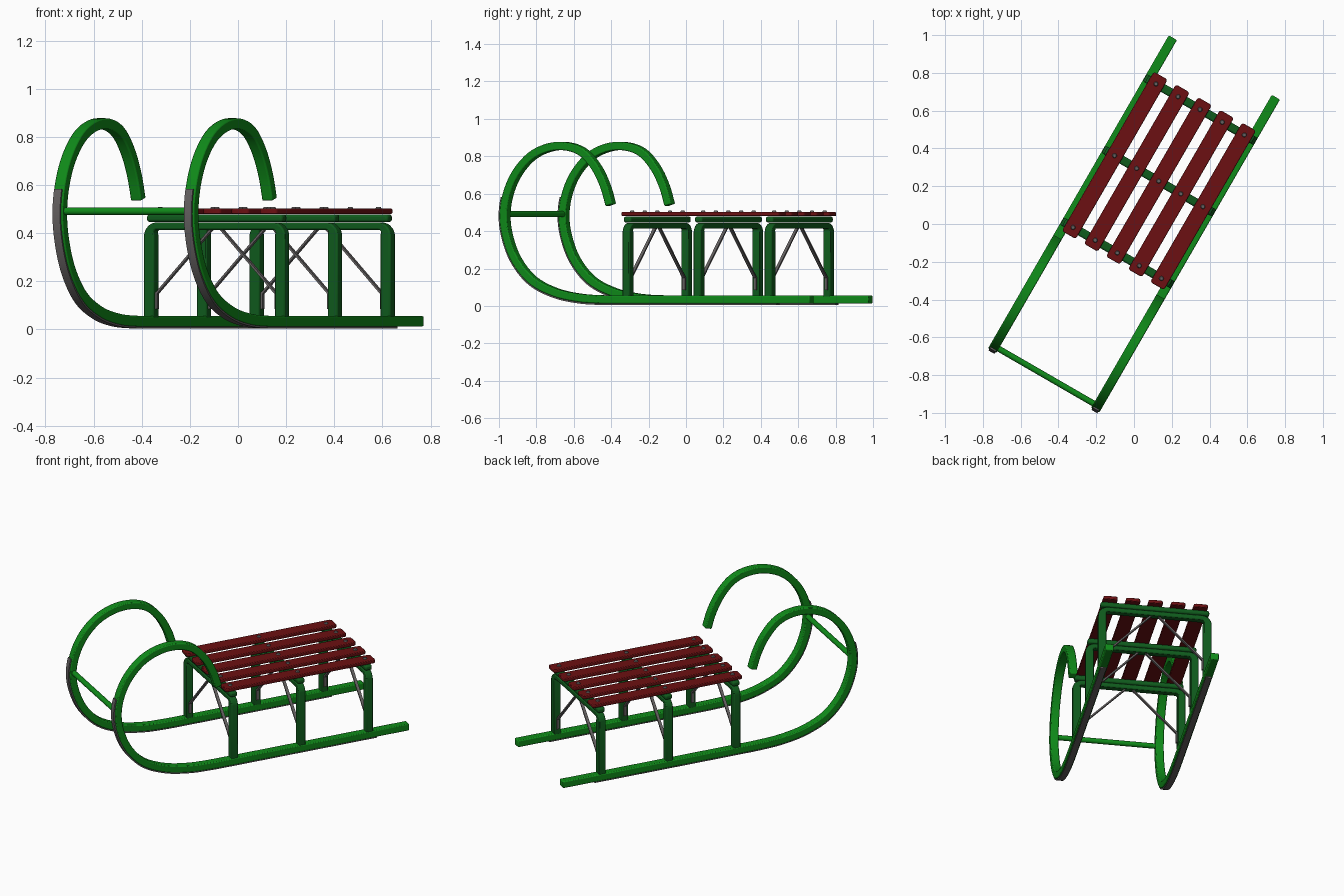
import bpy
import bmesh
import math
from mathutils import Vector

cube = bpy.data.objects.get("Cube")
if cube:
    bpy.data.objects.remove(cube, do_unlink=True)

TURN = math.radians(-30)      # the sled stands diagonally
RUNNER_X = 0.315
ARCH_Y = (-0.177, 0.262, 0.70)
SLAT_X = [0.135 * i for i in range(-2, 3)]


def material(name, rgb):
    m = bpy.data.materials.new(name)
    m.use_nodes = True
    m.diffuse_color = (*rgb, 1)
    m.node_tree.nodes["Principled BSDF"].inputs["Base Color"].default_value = (*rgb, 1)
    return m


GREEN = material("bright green paint", (0.005, 0.26, 0.01))
DARK = material("dark green paint", (0.005, 0.105, 0.012))
RED = material("dark red paint", (0.15, 0.005, 0.006))
STEEL = material("grey steel", (0.13, 0.12, 0.12))


def finish(bm, name, mat, bevel=0.0, segments=2):
    bmesh.ops.recalc_face_normals(bm, faces=bm.faces)
    me = bpy.data.meshes.new(name)
    bm.to_mesh(me)
    bm.free()
    me.materials.append(mat)
    ob = bpy.data.objects.new(name, me)
    bpy.context.collection.objects.link(ob)
    ob.rotation_euler.z = TURN
    bpy.ops.object.select_all(action='DESELECT')
    ob.select_set(True)
    bpy.context.view_layer.objects.active = ob
    bpy.ops.object.shade_smooth_by_angle(angle=math.radians(35))
    if bevel:
        mod = ob.modifiers.new("soft edges", 'BEVEL')
        mod.width = bevel
        mod.segments = segments
        mod.limit_method = 'ANGLE'
        mod.angle_limit = math.radians(50)
    return ob


def normals(path):
    """Mitred in-plane normals along a 2D path."""
    out = []
    for i, p in enumerate(path):
        a = (p - path[i - 1]).normalized() if i else None
        b = (path[i + 1] - p).normalized() if i < len(path) - 1 else None
        t = ((a or b) + (b or a)).normalized()
        n = Vector((-t.y, t.x))
        s = a or b
        out.append(n / max(0.5, n.dot(Vector((-s.y, s.x)))))
    return out


def sweep(name, path, thick, width, place, mat, bevel):
    """Rectangular bar along a 2D path; place maps (u, z, side) to 3D."""
    bm = bmesh.new()
    rings = []
    for p, n in zip(path, normals(path)):
        h = n * thick(p) / 2
        corners = ((p + h, -1), (p + h, 1), (p - h, 1), (p - h, -1))
        rings.append([bm.verts.new(place(q.x, q.y, s * width / 2)) for q, s in corners])
    for r, q in zip(rings, rings[1:]):
        for k in range(4):
            j = (k + 1) % 4
            bm.faces.new((r[k], r[j], q[j], q[k]))
    bm.faces.new(rings[0])
    bm.faces.new(rings[-1])
    return finish(bm, name, mat, bevel)


def box(name, size, loc, mat, bevel):
    bm = bmesh.new()
    bmesh.ops.create_cube(bm, size=1)
    bmesh.ops.scale(bm, vec=size, verts=bm.verts)
    bmesh.ops.translate(bm, vec=loc, verts=bm.verts)
    return finish(bm, name, mat, bevel)


def smooth_path(pts, steps=5):
    """Catmull-Rom curve through the points."""
    pts = [Vector(p) for p in pts]
    ext = [2 * pts[0] - pts[1]] + pts + [2 * pts[-1] - pts[-2]]
    out = []
    for a, b, c, d in zip(ext, ext[1:], ext[2:], ext[3:]):
        for k in range(steps):
            t = k / steps
            out.append(0.5 * (2 * b + (c - a) * t + (2 * a - 5 * b + 4 * c - d) * t * t
                              + (3 * b - a - 3 * c + d) * t ** 3))
    return out + [pts[-1]]


# Runners with curled horns, and the steel strip under each
curl = smooth_path([(-0.2, 0.034), (-0.33, 0.035), (-0.47, 0.043), (-0.62, 0.072),
                    (-0.76, 0.135), (-0.86, 0.24), (-0.915, 0.36), (-0.935, 0.48),
                    (-0.915, 0.6), (-0.86, 0.71), (-0.77, 0.8), (-0.66, 0.847),
                    (-0.55, 0.853), (-0.45, 0.82), (-0.37, 0.74), (-0.315, 0.64),
                    (-0.282, 0.54)])
runner_path = [Vector((0.957, 0.034))] + curl
strip_src = [Vector((0.75, 0.034))] + [p for p in curl if p.x < -0.88 and p.y < 0.6 or p.y < 0.45]
strip_path = [p + n * 0.026 for p, n in zip(strip_src, normals(strip_src))]

for side, sx in (("left", 1), ("right", -1)):
    def along(u, z, s, sx=sx):
        return (sx * RUNNER_X + s, u, z)
    sweep(side + "_runner", runner_path, lambda p: 0.044, 0.05, along, GREEN, 0.006)
    sweep(side + "_runner_strip", strip_path, lambda p: 0.008, 0.036, along, STEEL, 0)

# Front cross bar between the horns
bm = bmesh.new()
bmesh.ops.create_cone(bm, cap_ends=True, segments=16, radius1=0.016, radius2=0.016,
                      depth=2 * RUNNER_X)
for v in bm.verts:
    v.co = (v.co.z, v.co.y - 0.93, v.co.x + 0.491)
finish(bm, "front_cross_bar", GREEN)

# Arched leg frames, seat beams and steel braces
half, top, r = 0.314, 0.429, 0.034
right_half = [Vector((half, 0.045))]
for k in range(7):
    a = math.pi / 2 * k / 6
    right_half.append(Vector((half - r + r * math.cos(a), top - r + r * math.sin(a))))
arch_path = right_half + [Vector((-p.x, p.y)) for p in reversed(right_half)]


def arch_thickness(p):
    f = min(1, max(0, (p.y - top + r) / r))
    return 0.048 - 0.018 * f


for name, y in zip(("front", "middle", "rear"), ARCH_Y):
    def across(u, z, s, y=y):
        return (u, y + s, z)
    sweep(name + "_leg_arch", arch_path, arch_thickness, 0.044, across, DARK, 0.006)
    box(name + "_seat_beam", (0.65, 0.046, 0.032), (0, y, 0.462), DARK, 0.01)
    for side, sx in (("left", 1), ("right", -1)):
        brace = [Vector((sx * x, z)) for x, z in ((0.286, 0.085), (0.286, 0.15), (0.022, 0.418))]
        sweep(f"{name}_{side}_brace", brace, lambda p: 0.009, 0.018, across, STEEL, 0)

# Seat slats
for i, x in enumerate(SLAT_X):
    bm = bmesh.new()
    bmesh.ops.create_cube(bm, size=1)
    bmesh.ops.scale(bm, vec=(0.085, 0.974, 0.022), verts=bm.verts)
    bmesh.ops.translate(bm, vec=(x, 0.264, 0.491), verts=bm.verts)
    upright = [e for e in bm.edges if abs(e.verts[0].co.z - e.verts[1].co.z) > 0.01]
    bmesh.ops.bevel(bm, geom=upright, offset=0.014, segments=3, profile=0.5, affect='EDGES')
    finish(bm, f"seat_slat_{i + 1}", RED, 0.004)

# Bolt heads on the slats
for y in ARCH_Y:
    for x in SLAT_X:
        bm = bmesh.new()
        bmesh.ops.create_cone(bm, cap_ends=True, segments=12, radius1=0.013, radius2=0.009,
                              depth=0.008)
        bmesh.ops.translate(bm, vec=(x, y, 0.505), verts=bm.verts)
        finish(bm, "slat_bolt", STEEL)
